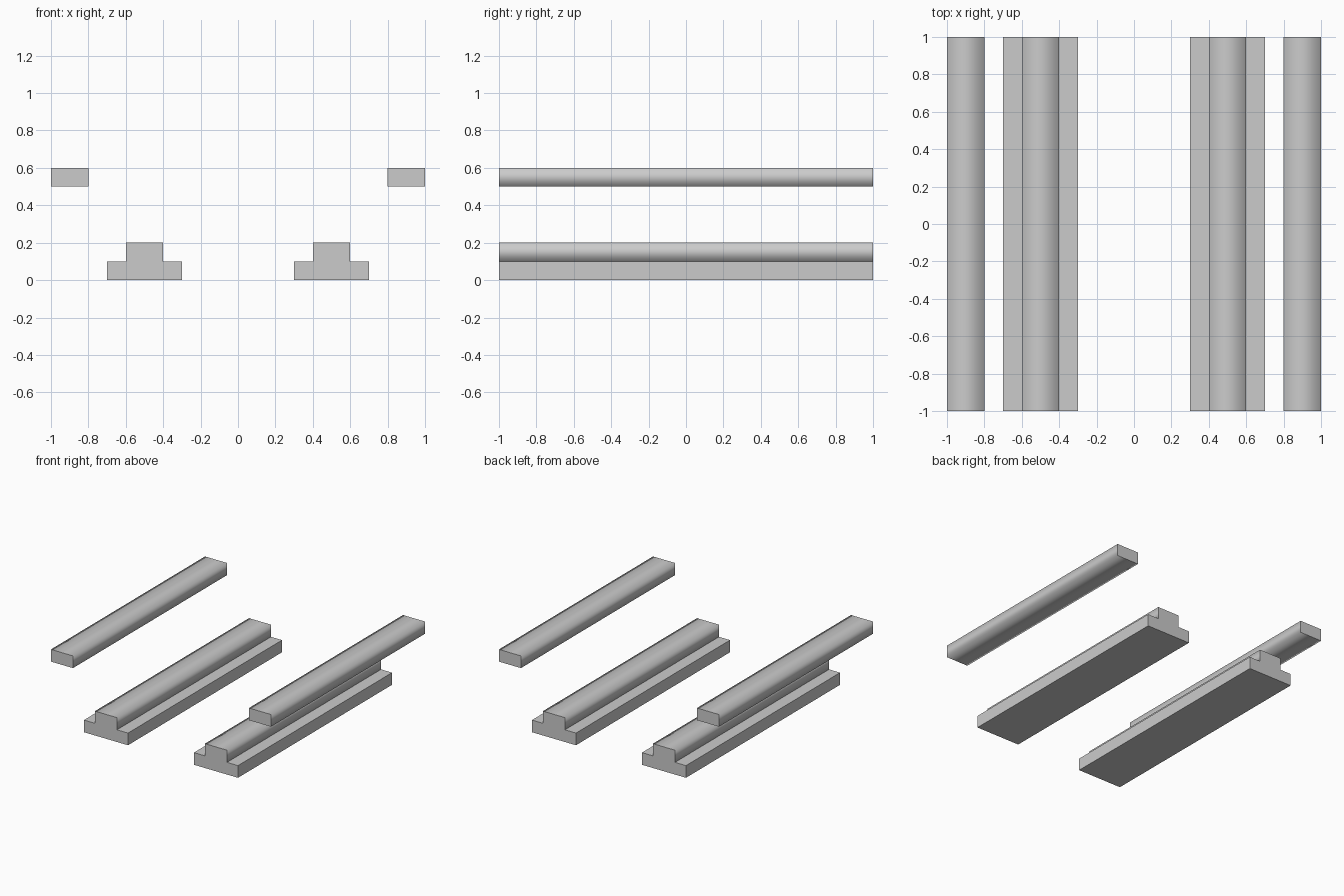
import bpy
import bmesh
from mathutils import Matrix

if "Cube" in bpy.data.objects:
    bpy.data.objects.remove(bpy.data.objects["Cube"])


def bar(name, x, z0, z1, width, soft=False):
    """Long box running along y; soft bars blend shading around their length."""
    bm = bmesh.new()
    m = Matrix.Translation((x, 0, (z0 + z1) / 2)) @ Matrix.Diagonal((width, 2, z1 - z0, 1))
    bmesh.ops.create_cube(bm, size=1, matrix=m)
    if soft:
        for f in bm.faces:
            f.smooth = abs(f.normal.y) < 0.5
            if not f.smooth:
                for e in f.edges:
                    e.smooth = False
    mesh = bpy.data.meshes.new(name)
    bm.to_mesh(mesh)
    bm.free()
    ob = bpy.data.objects.new(name, mesh)
    bpy.context.collection.objects.link(ob)
    return ob


for side, s in (("left", -1), ("right", 1)):
    # Running rail: wide foot with narrower head
    bar(f"rail_foot_{side}", s * 0.5, 0.0, 0.1, 0.4)
    bar(f"rail_head_{side}", s * 0.5, 0.1, 0.2, 0.2, soft=True)
    # Raised outer bar
    bar(f"raised_bar_{side}", s * 0.9, 0.5, 0.6, 0.2, soft=True)
